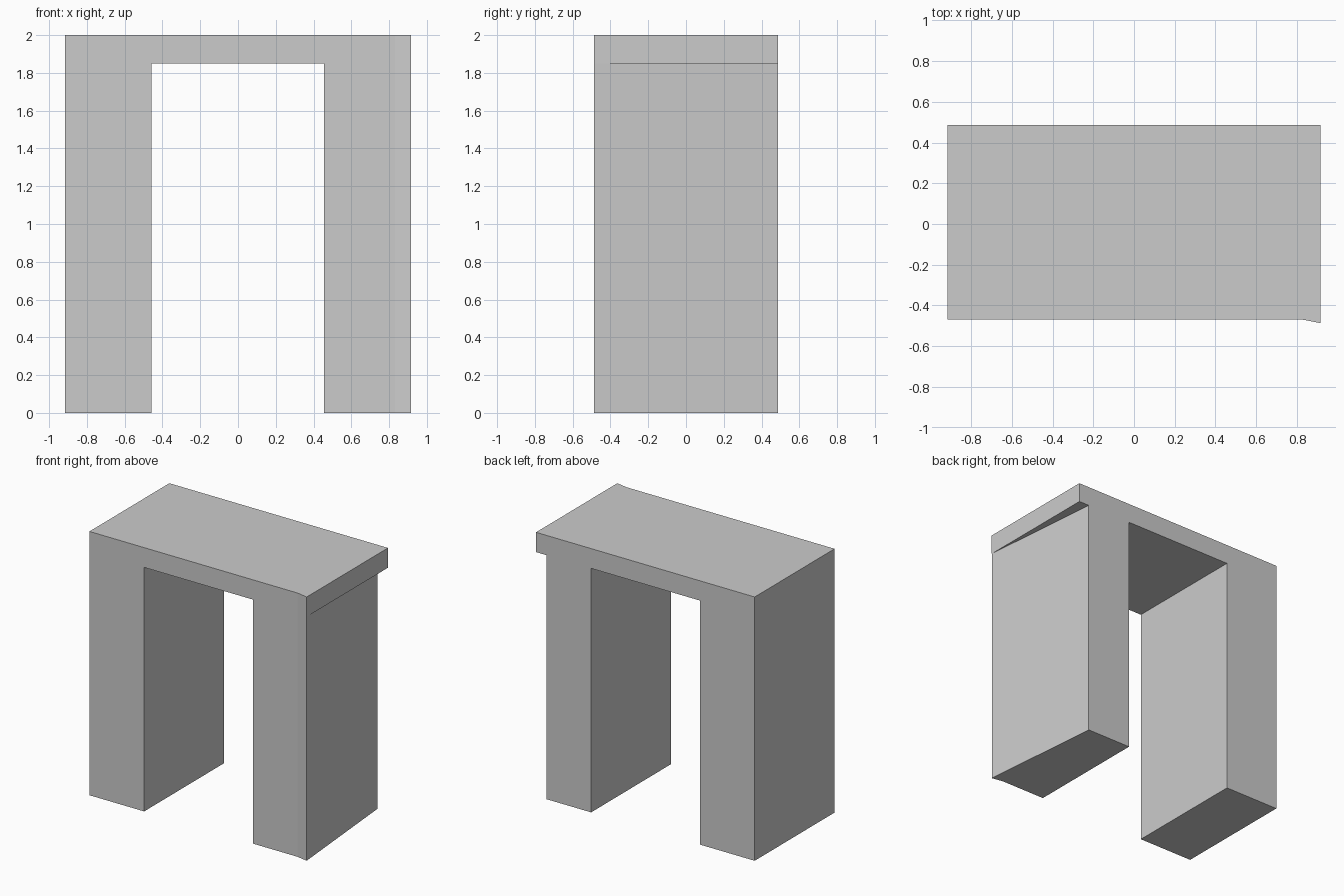
import bpy
import bmesh

cube = bpy.data.objects.get("Cube")
if cube:
    bpy.data.objects.remove(cube, do_unlink=True)

# Plain grey stone colour
stone = bpy.data.materials.new("grey_stone")
stone.use_nodes = True
colour = (0.6, 0.6, 0.6, 1)
stone.diffuse_color = colour
stone.node_tree.nodes["Principled BSDF"].inputs["Base Color"].default_value = colour


def prism(name, outline, bottom, top):
    """Extrude a footprint outline between two heights."""
    bm = bmesh.new()
    face = bm.faces.new([bm.verts.new((x, y, bottom)) for x, y in outline])
    result = bmesh.ops.extrude_face_region(bm, geom=[face])
    verts = [v for v in result["geom"] if isinstance(v, bmesh.types.BMVert)]
    bmesh.ops.translate(bm, verts=verts, vec=(0, 0, top - bottom))
    bmesh.ops.recalc_face_normals(bm, faces=bm.faces)
    mesh = bpy.data.meshes.new(name)
    bm.to_mesh(mesh)
    bm.free()
    mesh.materials.append(stone)
    obj = bpy.data.objects.new(name, mesh)
    bpy.context.collection.objects.link(obj)
    return obj


HALF, BACK, FRONT, FLARE = 0.917, 0.487, -0.47, -0.487
UNDERSIDE, HEIGHT = 1.85, 2.0

# Solid block with a small flare at its left front corner
arch = prism("door_arch", [(-HALF, BACK), (-HALF, FRONT), (0.83, FRONT),
                           (HALF, FLARE), (HALF, BACK)], 0, HEIGHT)

# Doorway, and the slanted outer wall of the left leg under the lintel
doorway = prism("doorway_cutter", [(-0.458, -1), (0.455, -1),
                                   (0.455, 1), (-0.458, 1)], -1, UNDERSIDE)
slant = prism("slant_cutter", [(HALF + 0.045, -1), (0.785, 1),
                               (1.5, 1), (1.5, -1)], -1, UNDERSIDE)

bpy.context.view_layer.objects.active = arch
for cutter in (doorway, slant):
    cutter.hide_render = True
    cut = arch.modifiers.new(cutter.name, "BOOLEAN")
    cut.operation = "DIFFERENCE"
    cut.solver = "EXACT"
    cut.object = cutter
    bpy.ops.object.modifier_apply(modifier=cut.name)
    bpy.data.objects.remove(cutter, do_unlink=True)
